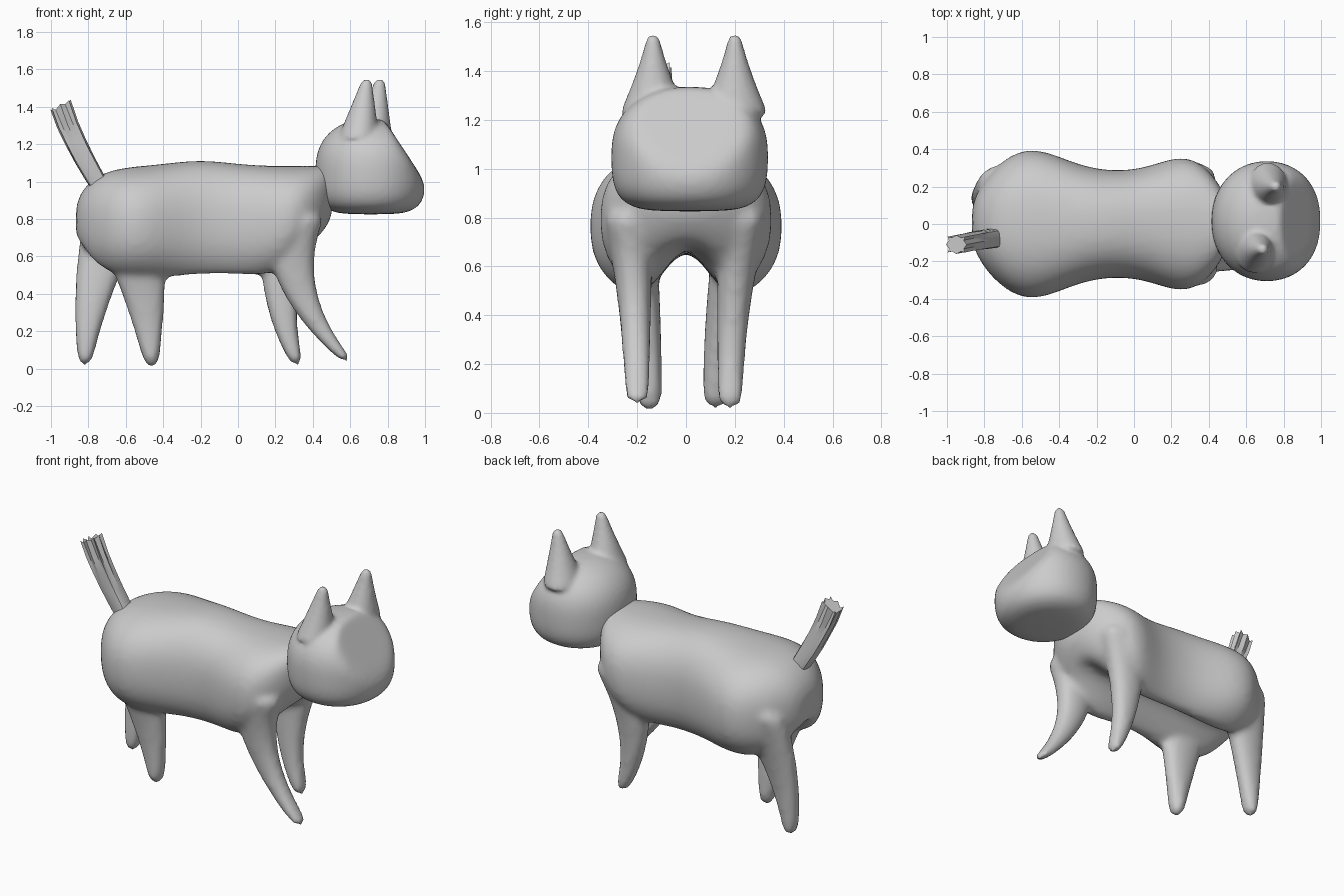
import bpy
import bmesh
from math import copysign, cos, exp, pi, radians, sin

if "Cube" in bpy.data.objects:
    bpy.data.objects.remove(bpy.data.objects["Cube"], do_unlink=True)

shade = (0.6, 0.6, 0.6, 1)
grey = bpy.data.materials.new("plain grey")
grey.use_nodes = True
grey.diffuse_color = shade
grey.node_tree.nodes["Principled BSDF"].inputs["Base Color"].default_value = shade


def outline(centre_a, centre_b, half_a, half_b, power=2.3, sides=12):
    """Superellipse outline around a centre."""
    points = []
    for i in range(sides):
        c, s = cos(2 * pi * i / sides), sin(2 * pi * i / sides)
        points.append((centre_a + half_a * copysign(abs(c) ** (2 / power), c),
                       centre_b + half_b * copysign(abs(s) ** (2 / power), s)))
    return points


def fractions(count):
    """Even steps from zero to one."""
    return [i / (count - 1) for i in range(count)]


def rounded_steps(count):
    """Steps across a rounded form, closer together towards both ends."""
    return [sin(radians(80) * (2 * t - 1)) for t in fractions(count)]


def build(name, shells):
    """Skin each shell, a list of vertex rings, into one object."""
    bm = bmesh.new()
    for rings in shells:
        loops = [[bm.verts.new(point) for point in ring] for ring in rings]
        for lower, upper in zip(loops, loops[1:]):
            for i in range(len(lower)):
                bm.faces.new((lower[i - 1], lower[i], upper[i], upper[i - 1]))
        bm.faces.new(loops[0])
        bm.faces.new(loops[-1])
    bmesh.ops.recalc_face_normals(bm, faces=bm.faces)
    mesh = bpy.data.meshes.new(name)
    bm.to_mesh(mesh)
    bm.free()
    mesh.materials.append(grey)
    part = bpy.data.objects.new(name, mesh)
    bpy.context.collection.objects.link(part)
    bpy.ops.object.select_all(action="DESELECT")
    part.select_set(True)
    bpy.context.view_layer.objects.active = part
    bpy.ops.object.shade_smooth_by_angle(angle=radians(30))
    return part


def fuse(part, voxel, softness):
    """Melt the shells of a part into one soft skin."""
    rounding = part.modifiers.new("Rounding", "SUBSURF")
    rounding.levels = rounding.render_levels = 1
    skin = part.modifiers.new("Skin", "REMESH")
    skin.mode = "VOXEL"
    skin.voxel_size = voxel
    skin.use_smooth_shade = True
    soften = part.modifiers.new("Soften", "SMOOTH")
    soften.iterations = softness


def bulge(x, position, spread):
    return exp(-((x - position) / spread) ** 2)


def torso():
    """Barrel with wide haunches and shoulders and a grooved belly."""
    rings = []
    for t in rounded_steps(18):
        x = 0.7 * t - 0.18
        end = (1 - abs(t) ** 5.5) ** 0.5
        half_width = end * (0.28 + 0.13 * bulge(x, -0.57, 0.25) + 0.1 * bulge(x, 0.3, 0.2))
        rump = 1 - end if x < 0 else 0
        top = 1.085 + 0.03 * bulge(x, -0.2, 0.2) - 0.3 * rump
        bottom = 0.44 + 0.35 * rump + 2.3 * max(0, x - 0.1) ** 2
        middle = (top + bottom) / 2
        groove = max(0, 0.7 - bottom)
        ring = []
        for y, z in outline(0, middle, half_width, top - middle, power=2.4, sides=32):
            if z < middle:
                z += groove * max(0, 1 - abs(y) / 0.18)
            ring.append((x, y, z))
        rings.append(ring)
    return rings


def leg(side, foot_x, bend_x, hip_x, foot_y, foot_z, thigh):
    """Limb that follows a bent path and widens from the paw to the hip."""
    rings = []
    for t in fractions(8):
        s = 1 - t
        x = s * s * foot_x + 2 * s * t * bend_x + t * t * hip_x
        y = side * (foot_y + (0.24 - foot_y) * t * t)
        z = foot_z + (0.85 - foot_z) * t
        section = outline(x, y, 0.035 + thigh * t, 0.055 + 0.06 * t * t)
        rings.append([(a, b, z) for a, b in section])
    return rings


def skull():
    """Rounded skull with a flat face sloping back to the brow."""
    rings = []
    for t in rounded_steps(12):
        z = 1.08 + 0.26 * t
        power = 2.2 if t > 0 else 4
        size = (1 - abs(t) ** power) ** (1 / power)
        face = 1 - 0.66 * max(0, z - 1)
        section = outline(0.71, 0.015, 0.3 * size, 0.325 * size, power=2.1, sides=24)
        rings.append([(min(x, face), y, z) for x, y in section])
    return rings


def ear(tip_x, tip_y):
    """Flared ear that narrows quickly and leans forward."""
    rings = []
    for t in fractions(7):
        s = 1 - t
        x = tip_x - 0.05 * s
        section = outline(x, tip_y, 0.025 + 0.1 * s, 0.025 + 0.13 * s ** 1.3, power=2)
        rings.append([(a, b, 1.2 + 0.355 * t) for a, b in section])
    return rings


def tail():
    """Upright square tail, fluted towards its ragged, slanted tip."""
    rings = []
    for t in fractions(6):
        x, y = -0.71 - 0.3 * t + 0.06 * t * t, -0.07 - 0.04 * t
        flute = 0.25 if t > 0.5 else 0
        ragged = 0.015 if t == 1 else 0
        ring = []
        for i, (a, b) in enumerate(outline(x, y, 0.055, 0.05, power=4, sides=16)):
            inset = flute * (i % 2)
            ring.append((a + (x - a) * inset, b + (y - b) * inset,
                         0.93 + 0.47 * t + ragged * (1 - i % 2) + 0.45 * t * (a - x)))
        rings.append(ring)
    return rings


body = build("body_and_legs", [
    torso(),
    leg(-1, foot_x=0.59, bend_x=0.18, hip_x=0.32, foot_y=0.2, foot_z=0.03, thigh=0.13),
    leg(1, foot_x=0.32, bend_x=0.14, hip_x=0.32, foot_y=0.18, foot_z=0.01, thigh=0.13),
    leg(-1, foot_x=-0.46, bend_x=-0.49, hip_x=-0.6, foot_y=0.15, foot_z=0, thigh=0.18),
    leg(1, foot_x=-0.82, bend_x=-0.8, hip_x=-0.64, foot_y=0.12, foot_z=0.01, thigh=0.15),
])
fuse(body, voxel=0.02, softness=5)

head = build("head_and_ears", [
    skull(),
    ear(tip_x=0.69, tip_y=-0.135),
    ear(tip_x=0.76, tip_y=0.2),
])
fuse(head, voxel=0.014, softness=4)

build("tail", [tail()])
